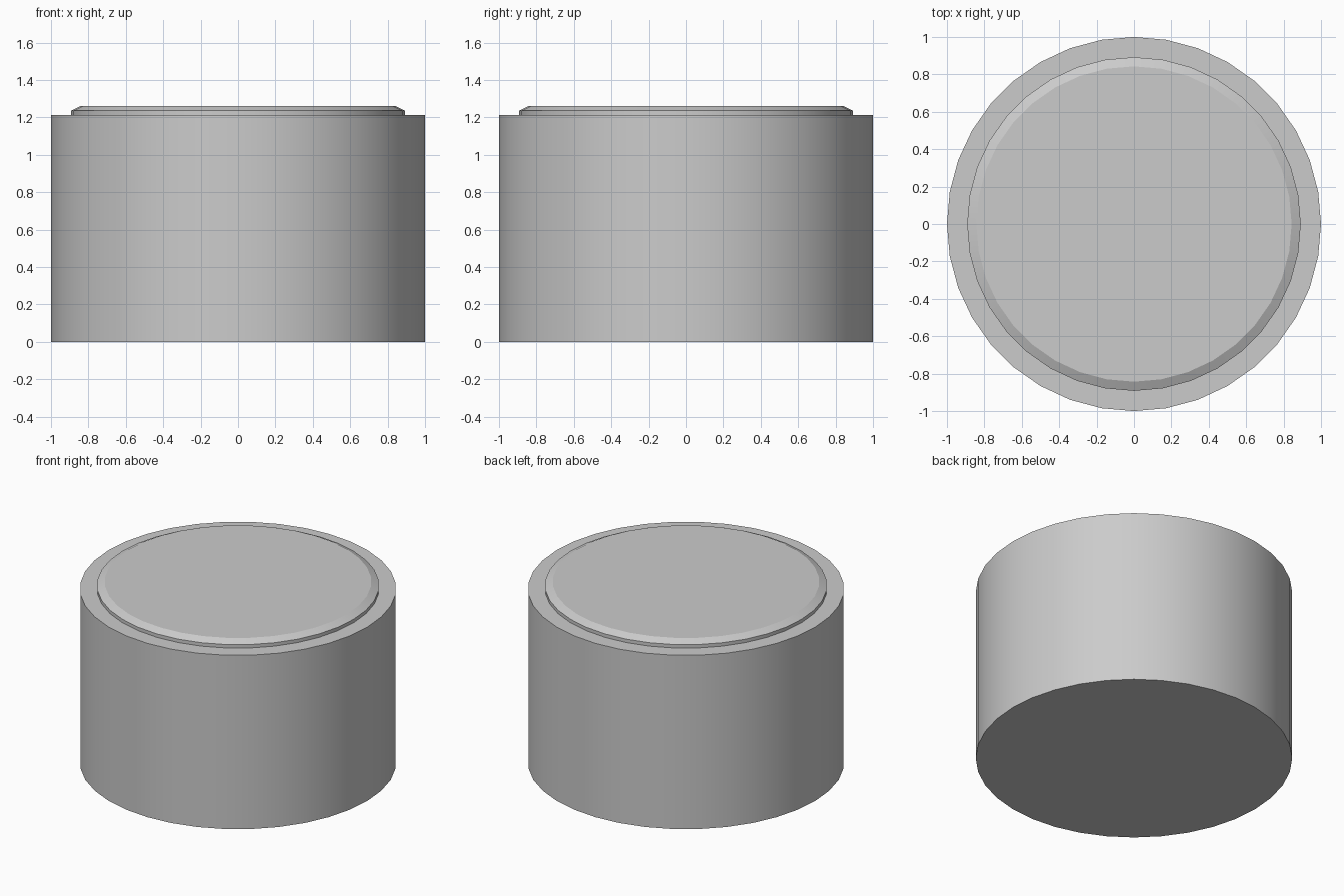
import bpy, bmesh, math

if "Cube" in bpy.data.objects:
    bpy.data.objects.remove(bpy.data.objects["Cube"])

SIDES = 36


def turned_part(name, profile):
    """Closed solid of revolution from (radius, z) pairs, bottom to top."""
    bm = bmesh.new()
    rings = []
    for r, z in profile:
        rings.append([bm.verts.new((r * math.cos(2 * math.pi * i / SIDES),
                                    r * math.sin(2 * math.pi * i / SIDES), z))
                      for i in range(SIDES)])
    for low, high in zip(rings, rings[1:]):
        for i in range(SIDES):
            j = (i + 1) % SIDES
            bm.faces.new((low[i], low[j], high[j], high[i]))
    bm.faces.new(rings[0][::-1])
    bm.faces.new(rings[-1])
    mesh = bpy.data.meshes.new(name)
    bm.to_mesh(mesh)
    bm.free()
    obj = bpy.data.objects.new(name, mesh)
    bpy.context.collection.objects.link(obj)
    bpy.ops.object.select_all(action='DESELECT')
    obj.select_set(True)
    bpy.context.view_layer.objects.active = obj
    bpy.ops.object.shade_smooth_by_angle(angle=math.radians(20))
    return obj


# Main drum
turned_part("drum_body", [(1.0, 0.0), (1.0, 1.212)])

# Raised disc on top with a chamfered rim
turned_part("top_disc", [(0.892, 1.205), (0.892, 1.236), (0.843, 1.26)])
